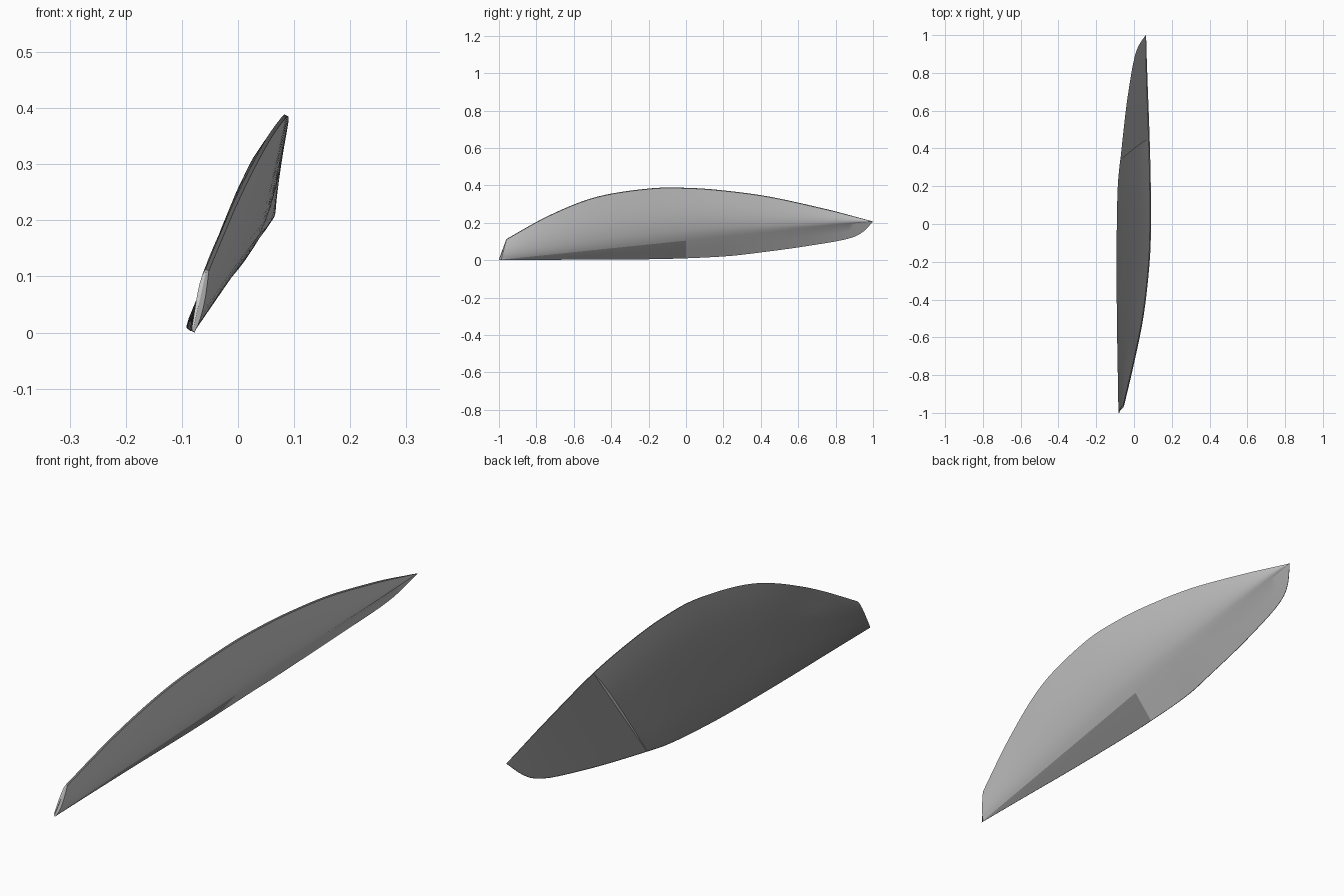
import bpy, bmesh, math
from mathutils import Vector as V

if "Cube" in bpy.data.objects:
    bpy.data.objects.remove(bpy.data.objects["Cube"])

# Matching points along the upper and lower edges of the blade
TOP = [(-.052, -.96, .11), (.002, -.73, .237), (.052, -.48, .335), (.083, -.2, .380), (.09, 0, .384),
       (.089, .2, .370), (.083, .45, .336), (.072, .75, .270), (.066, .92, .227), (.063, 1, .207)]
BOT = [(-.077, -1, 0), (-.081, -.75, .002), (-.085, -.48, .003), (-.086, -.2, .005), (-.085, 0, .010),
       (-.080, .2, .020), (-.067, .34, .034), (-.032, .65, .076), (.010, .9, .125), (.062, 1, .206)]
TOP, BOT = [V(p) for p in TOP], [V(p) for p in BOT]
OUT = V((-.9, 0, .43))          # outward direction of the flat side


def grey(name, v):
    m = bpy.data.materials.new(name)
    m.diffuse_color = (v, v, v, 1)
    m.use_nodes = True
    m.node_tree.nodes["Principled BSDF"].inputs["Base Color"].default_value = m.diffuse_color
    return m


LIGHT, DARK, MID, SOFT = 0, 1, 2, 3
MATS = [grey("light", .95), grey("dark", .16), grey("mid", .32), grey("soft", .55)]


def curve(pts, t):
    """Smooth point on a path, t counted in control points."""
    i = min(int(t), len(pts) - 2)
    f = t - i
    a, b, c, d = (pts[max(0, min(len(pts) - 1, i + k))] for k in (-1, 0, 1, 2))
    return .5 * (2 * b + (c - a) * f + (2 * a - 5 * b + 4 * c - d) * f * f
                 + (3 * b - a - 3 * c + d) * f ** 3)


def loft(name, rings, shade):
    """Skin closed rings; shade(row, column) picks the material."""
    bm = bmesh.new()
    rows = [[bm.verts.new(p) for p in r] for r in rings]
    n = len(rows[0])
    for i, (r, s) in enumerate(zip(rows, rows[1:])):
        for j in range(n):
            f = bm.faces.new((r[j], r[(j + 1) % n], s[(j + 1) % n], s[j]))
            f.material_index = shade(i, j)
    bm.faces.new(rows[0])
    bm.faces.new(rows[-1])
    bmesh.ops.remove_doubles(bm, verts=bm.verts, dist=.0004)
    bmesh.ops.recalc_face_normals(bm, faces=bm.faces)
    me = bpy.data.meshes.new(name)
    bm.to_mesh(me)
    bm.free()
    for m in MATS:
        me.materials.append(m)
    ob = bpy.data.objects.new(name, me)
    bpy.context.collection.objects.link(ob)
    bpy.ops.object.select_all(action='DESELECT')
    ob.select_set(True)
    bpy.context.view_layer.objects.active = ob
    bpy.ops.object.shade_smooth_by_angle(angle=math.radians(20))
    return ob


def edges(t):
    """Upper and lower edge, each with its flat-side twin."""
    top, bot = curve(TOP, t), curve(BOT, t)
    fade = min(1, (9 - t) / 2)
    return top, bot, top + V((-.006, 0, .003)) * fade, bot + V((-.005, 0, .004)) * fade


# Blade core: keeled right side, narrow rim, flat left side
rings = []
for i in range(55):
    t = i / 6
    top, bot, top2, bot2 = edges(t)
    y = .7 * bot.y + .3 * top.y
    k = max(0, min(1, (y + .988) / 1.988))
    ridge = V((-.077 + .140 * k, y, .003 + .204 * k))
    swell = .018 * math.sin(math.pi * min(1, (t + 1) / 10))
    ring = [bot, bot.lerp(ridge, .5)]
    for j in range(10):
        u = j / 10
        ring.append(ridge.lerp(top, u) + V((swell * math.sin(math.pi * u ** .7), 0, 0)))
    ring += [top, top2, top2.lerp(bot2, .5), bot2]
    rings.append(ring)


def body_shade(i, j):
    if j < 2:                                   # underside of the keel
        return MID if i < 24 else SOFT
    return DARK if 12 <= j <= 14 else LIGHT     # rim and flat side


loft("blade_body", rings, body_shade)

# Raised plate on the flat side, ending in a slanted step
PROFILE = [(0, .001), (.03, .003), (.25, .007), (.5, .011), (.62, .012), (.74, .012), (.88, .009), (1, 0)]
rings = []
for i in range(37):
    t = i / 6
    top, bot, top2, bot2 = edges(t)
    scale = .4 + .6 * min(1, t / 2)
    ring = []
    for u, h in PROFILE:
        dent = .008 * math.exp(-((t - 1.1) / .4) ** 2 - ((u - .8) / .12) ** 2)
        ring.append(bot2.lerp(top2, u) + OUT * (h * scale - dent))
    ring += [top2.lerp(bot2, u) - OUT * .002 for u in (.05, .95)]
    rings.append(ring)
loft("raised_plate", rings, lambda i, j: DARK)
